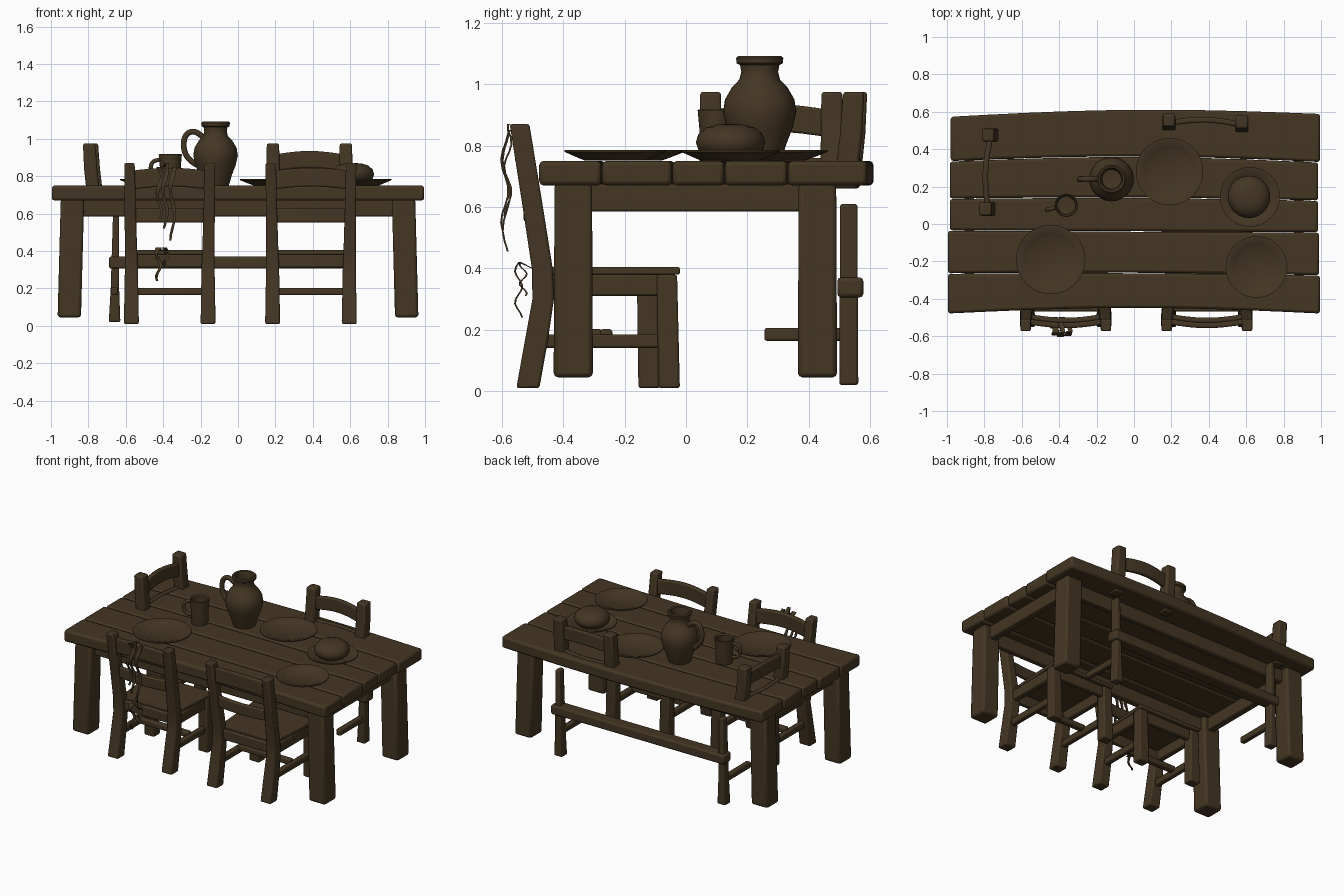
import bpy, bmesh, math
from mathutils import Vector

cube = bpy.data.objects.get("Cube")
if cube:
    bpy.data.objects.remove(cube)

wood = bpy.data.materials.new("dark_brown")
wood.use_nodes = True
BROWN = (0.058, 0.037, 0.017, 1)
wood.diffuse_color = BROWN
wood.node_tree.nodes["Principled BSDF"].inputs["Base Color"].default_value = BROWN

X, Y, Z = Vector((1, 0, 0)), Vector((0, 1, 0)), Vector((0, 0, 1))


def finish(name, bm, bevel=0.0):
    bmesh.ops.recalc_face_normals(bm, faces=bm.faces)
    mesh = bpy.data.meshes.new(name)
    bm.to_mesh(mesh)
    bm.free()
    mesh.materials.append(wood)
    obj = bpy.data.objects.new(name, mesh)
    bpy.context.collection.objects.link(obj)
    if bevel:
        mod = obj.modifiers.new("worn_edges", 'BEVEL')
        mod.width, mod.segments = bevel, 2
    bpy.ops.object.select_all(action='DESELECT')
    bpy.context.view_layer.objects.active = obj
    obj.select_set(True)
    bpy.ops.object.shade_smooth_by_angle(angle=math.radians(40))
    return obj


def sweep(name, sections, u, v, bevel=0.01):
    """Rectangular beam through sections of (centre, width, depth)."""
    bm = bmesh.new()
    rings = []
    for c, w, d in sections:
        c = Vector(c)
        rings.append([bm.verts.new(c + u * w / 2 * a + v * d / 2 * b)
                      for a, b in ((-1, -1), (1, -1), (1, 1), (-1, 1))])
    for r, s in zip(rings, rings[1:]):
        for i in range(4):
            bm.faces.new((r[i], r[(i + 1) % 4], s[(i + 1) % 4], s[i]))
    bm.faces.new(rings[0])
    bm.faces.new(rings[-1])
    return finish(name, bm, bevel)


def bar(name, a, b, w, d, bevel=0.008):
    """Straight horizontal bar; w is its thickness, d its height."""
    side = Y if abs(a[0] - b[0]) > abs(a[1] - b[1]) else X
    return sweep(name, [(a, w, d), (b, w, d)], side, Z, bevel)


def slat(name, a, b, bow, rise, w, h):
    """Curved chair-back slat from a to b."""
    a, b = Vector(a), Vector(b)
    side = Y if abs(a.x - b.x) > abs(a.y - b.y) else X
    pts = []
    for i in range(9):
        t = i / 8
        arch = math.sin(math.pi * t)
        pts.append((a.lerp(b, t) + (side * bow + Z * rise) * arch, w, h))
    return sweep(name, pts, side, Z, 0.008)


def lathe(name, profile, at, steps=40):
    bm = bmesh.new()
    verts = [bm.verts.new((r, 0, z)) for r, z in profile]
    edges = [bm.edges.new(p) for p in zip(verts, verts[1:])]
    bmesh.ops.spin(bm, geom=verts + edges, cent=(0, 0, 0), axis=Z,
                   angle=math.tau, steps=steps)
    bmesh.ops.remove_doubles(bm, verts=bm.verts, dist=0.0005)
    bmesh.ops.translate(bm, verts=bm.verts, vec=at)
    return finish(name, bm)


def tube(name, points, radius):
    curve = bpy.data.curves.new(name, 'CURVE')
    curve.dimensions = '3D'
    curve.bevel_depth, curve.bevel_resolution = radius, 3
    s = curve.splines.new('NURBS')
    s.points.add(len(points) - 1)
    for p, co in zip(s.points, points):
        p.co = (*co, 1)
    s.use_endpoint_u = True
    s.order_u = 3
    curve.materials.append(wood)
    obj = bpy.data.objects.new(name, curve)
    bpy.context.collection.objects.link(obj)
    return obj


# Table top: five slightly crooked planks
seams = [(-0.48, -0.45, -0.48), (-0.265, -0.262, -0.275), (-0.035, -0.04, -0.045),
         (0.135, 0.14, 0.125), (0.335, 0.36, 0.33), (0.575, 0.612, 0.59)]
ends = [(-0.995, 0.995), (-0.995, 0.99), (-0.985, 0.985), (-0.985, 0.985), (-0.98, 0.995)]


def seam_y(s, t):
    return s[0] * (1 - t) + s[2] * t + (s[1] - (s[0] + s[2]) / 2) * math.sin(math.pi * t)


for i, (x0, x1) in enumerate(ends):
    rows = []
    for k in range(11):
        t = k / 10
        lo, hi = seam_y(seams[i], t), seam_y(seams[i + 1], t)
        rows.append(((x0 + (x1 - x0) * t, (lo + hi) / 2, 0.71), hi - lo - 0.003, 0.08))
    sweep(f"table_plank_{i + 1}", rows, Y, Z, 0.014)

# Table legs and apron
for sx, sn in ((-1, "right"), (1, "left")):
    for y, yn in ((-0.367, "front"), (0.428, "back")):
        sweep(f"table_leg_{yn}_{sn}", [((sx * 0.902, y, 0.045), 0.125, 0.128),
              ((sx * 0.885, y, 0.68), 0.125, 0.122)], X, Y, 0.015)
    bar(f"table_apron_{sn}", (sx * 0.88, -0.35, 0.63), (sx * 0.88, 0.42, 0.63), 0.05, 0.09)
for y, yn in ((-0.36, "front"), (0.42, "back")):
    bar(f"table_apron_{yn}", (-0.87, y, 0.63), (0.87, y, 0.63), 0.045, 0.09)


# Front chairs
def chair(tag, cx, front):
    for s, sn in ((-1, "right"), (1, "left")):
        px = cx + s * 0.205
        sweep(f"{tag}_back_post_{sn}", [
            ((px, -0.515, 0.01), 0.08, 0.075), ((px, -0.488, 0.16), 0.075, 0.075),
            ((px, -0.465, 0.30), 0.07, 0.07), ((px + s * 0.002, -0.468, 0.40), 0.066, 0.068),
            ((px + s * 0.006, -0.502, 0.62), 0.06, 0.066),
            ((px + s * 0.01, -0.542, 0.87), 0.055, 0.064)], X, Y, 0.008)
        sweep(f"{tag}_front_leg_{sn}", [((px, front - 0.035, 0.01), 0.075, 0.07),
              ((px, front - 0.042, 0.38), 0.065, 0.066)], X, Y, 0.008)
        bar(f"{tag}_side_stretcher_{sn}", (px, -0.48, 0.163), (px, front - 0.04, 0.163), 0.035, 0.045)
        bar(f"{tag}_seat_side_{sn}", (px, -0.45, 0.345), (px, front - 0.04, 0.345), 0.04, 0.07)
    sweep(f"{tag}_seat", [((cx, -0.45, 0.392), 0.42, 0.025), ((cx, front, 0.392), 0.48, 0.025)],
          X, Z, 0.006)
    for y, n in ((-0.45, "back"), (front - 0.04, "front")):
        bar(f"{tag}_seat_{n}", (cx - 0.2, y, 0.347), (cx + 0.2, y, 0.347), 0.035, 0.07)
    ym = (front - 0.5) / 2
    bar(f"{tag}_cross_stretcher", (cx - 0.2, ym, 0.183), (cx + 0.2, ym, 0.183), 0.04, 0.038)
    slat(f"{tag}_top_slat", (cx - 0.2, -0.522, 0.78), (cx + 0.2, -0.522, 0.78), -0.02, 0.015, 0.03, 0.10)
    slat(f"{tag}_lower_slat", (cx - 0.2, -0.495, 0.59), (cx + 0.2, -0.495, 0.59), -0.02, 0.0, 0.028, 0.075)


chair("chair_one", -0.365, -0.085)
chair("chair_two", 0.39, -0.02)


# Chair backs at the right end and at the back
def chair_back(tag, a, b, out):
    a, b = Vector((*a, 0)), Vector((*b, 0))
    for p, n in ((a, "first"), (b, "second")):
        sweep(f"{tag}_post_{n}", [(p - out * 0.012 + Z * 0.66, 0.072, 0.075),
              (p + out * 0.008 + Z * 0.84, 0.07, 0.072),
              (p + out * 0.016 + Z * 0.975, 0.066, 0.068)], X, Y, 0.01)
    bow = 0.022 * (out.x + out.y)
    slat(f"{tag}_top_slat", a + Z * 0.87, b + Z * 0.87, bow, 0.02, 0.03, 0.09)
    slat(f"{tag}_lower_slat", a + Z * 0.725, b + Z * 0.725, bow, 0, 0.028, 0.07)


chair_back("end_chair", (-0.78, 0.08), (-0.765, 0.475), -X)
chair_back("back_chair", (0.187, 0.54), (0.577, 0.53), Y)

# Long bench frame behind the table
for x, n in ((-0.66, "right"), (0.585, "left")):
    sweep(f"bench_leg_{n}", [((x, 0.53, 0.02), 0.062, 0.062), ((x + 0.002, 0.53, 0.2), 0.045, 0.06),
          ((x + 0.008, 0.53, 0.61), 0.032, 0.056)], X, Y, 0.008)
    bar(f"bench_foot_bar_{n}", (x, 0.255, 0.185), (x, 0.53, 0.185), 0.035, 0.042)
bar("bench_rail", (-0.69, 0.535, 0.338), (0.63, 0.535, 0.338), 0.085, 0.065, 0.012)

# Plates
for i, (x, y, r) in enumerate(((0.19, 0.28, 0.18), (0.62, 0.145, 0.16),
                               (0.655, -0.23, 0.165), (-0.445, -0.19, 0.185))):
    lathe(f"plate_{i + 1}", [(0, 0), (r * 0.6, 0), (r * 0.72, 0.008), (r, 0.028), (r, 0.034),
          (r * 0.95, 0.034), (r * 0.72, 0.02), (r * 0.66, 0.014), (0, 0.014)], (x, y, 0.751))

# Bread with raised scores
lathe("bread", [(0, 0), (0.08, 0), (0.105, 0.02), (0.113, 0.045), (0.105, 0.07),
                (0.08, 0.092), (0.045, 0.102), (0, 0.105)], (0.615, 0.145, 0.766))
for i in range(3):
    ang = 0.5 + i * math.pi / 3
    d = Vector((math.cos(ang), math.sin(ang), 0))
    c = Vector((0.615, 0.145, 0.868))
    tube(f"bread_score_{i + 1}", [c - d * 0.075 - Z * 0.014, c, c + d * 0.075 - Z * 0.014], 0.005)

# Jug
lathe("jug", [(0, 0), (0.07, 0), (0.075, 0.012), (0.085, 0.05), (0.108, 0.11), (0.119, 0.16),
              (0.113, 0.2), (0.09, 0.24), (0.066, 0.265), (0.06, 0.29), (0.064, 0.312),
              (0.075, 0.318), (0.077, 0.335), (0.07, 0.342), (0.06, 0.338), (0.05, 0.29),
              (0.06, 0.25), (0.05, 0.18), (0, 0.17)], (-0.12, 0.24, 0.75))
tube("jug_handle", [(-0.18, 0.24, 1.0), (-0.22, 0.24, 1.045), (-0.28, 0.24, 1.03),
                    (-0.295, 0.24, 0.96), (-0.27, 0.24, 0.89), (-0.22, 0.24, 0.86)], 0.016)

# Mug
lathe("mug", [(0, 0), (0.052, 0), (0.055, 0.02), (0.056, 0.1), (0.062, 0.165), (0.058, 0.168),
              (0.05, 0.16), (0.047, 0.05), (0, 0.045)], (-0.362, 0.1, 0.75), 32)
tube("mug_handle", [(-0.41, 0.09, 0.885), (-0.45, 0.08, 0.89), (-0.472, 0.075, 0.845),
                    (-0.45, 0.08, 0.79), (-0.41, 0.09, 0.795)], 0.011)

# Thin wavy straps hanging on the first chair
for i, (x, top, low, y) in enumerate(((-0.42, 0.85, 0.57, -0.58), (-0.39, 0.87, 0.52, -0.59),
                                      (-0.35, 0.85, 0.455, -0.585), (-0.425, 0.42, 0.24, -0.545),
                                      (-0.385, 0.42, 0.31, -0.53))):
    rows = [((x, -0.53 if top > 0.5 else -0.50, top - 0.02), 0.03, 0.006)]
    for k in range(13):
        t = k / 12
        rows.append(((x + 0.012 * math.sin(t * 9 + i), y + 0.012 * math.sin(t * 11 + i),
                      top + (low - top) * t), 0.012 + 0.02 * abs(math.cos(t * 8 + i)) * (1 - t), 0.006))
    sweep(f"strap_{i + 1}", rows, X, Y, 0)
